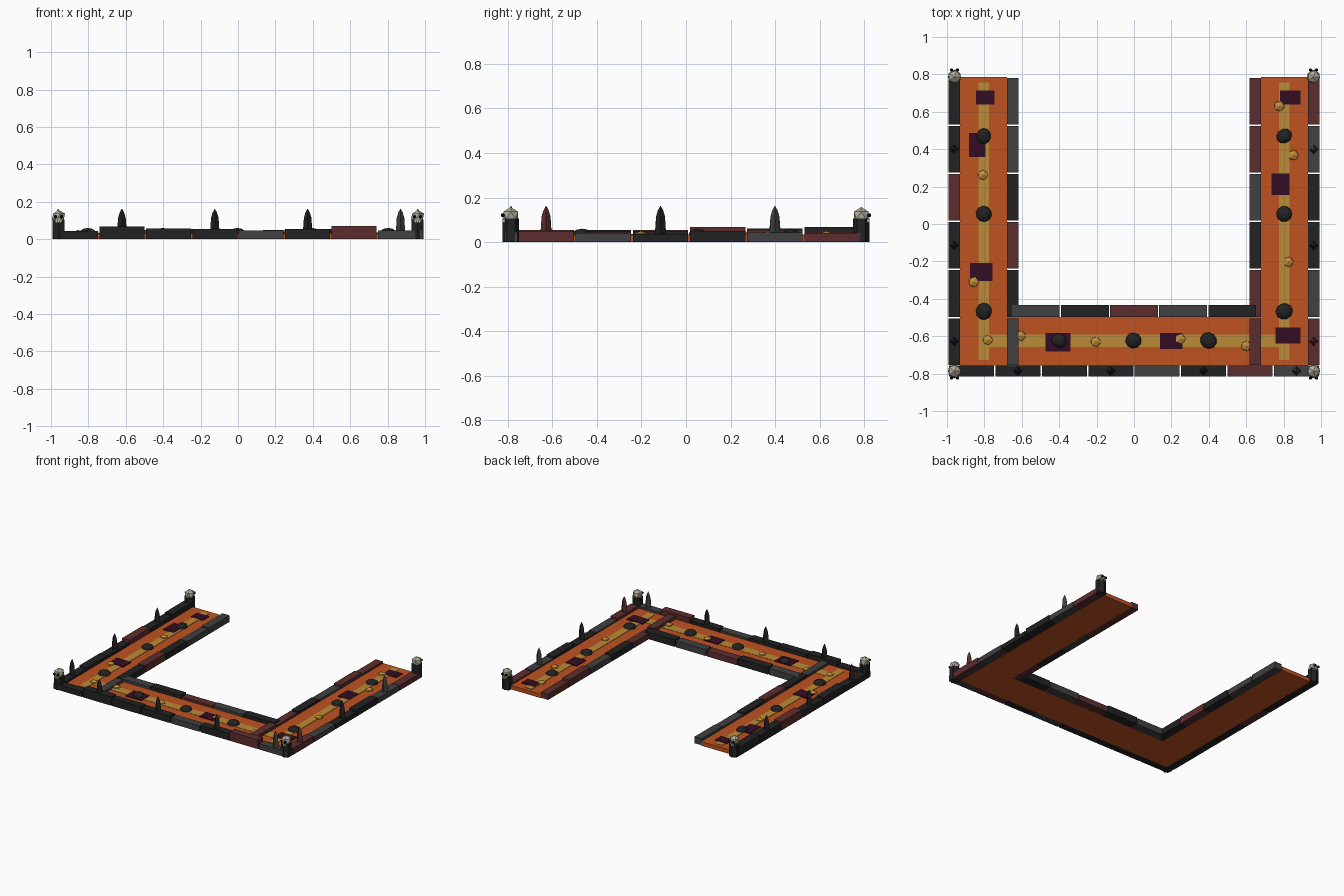
import bpy, bmesh, math
from mathutils import Matrix, Vector

cube = bpy.data.objects.get("Cube")
if cube:
    bpy.data.objects.remove(cube)


def material(name, r, g, b):
    m = bpy.data.materials.new(name)
    m.use_nodes = True
    m.diffuse_color = (r, g, b, 1)
    m.node_tree.nodes["Principled BSDF"].inputs["Base Color"].default_value = (r, g, b, 1)
    return m


LAVA = material("lava orange", .52, .085, .015)
GLOW = material("glowing yellow", .5, .26, .038)
BUBBLE = material("bubble gold", .56, .27, .04)
SCORCH = material("scorched purple", .034, .004, .018)
BLACK = material("black stone", .016, .016, .016)
GREY = material("grey stone", .054, .052, .052)
RED = material("red stone", .107, .027, .028)
BONE = material("bone", .45, .42, .34)
EYE = material("eye socket", .006, .006, .006)
STONE = {"b": BLACK, "g": GREY, "r": RED}


def finish(bm, name, mat):
    mesh = bpy.data.meshes.new(name)
    bm.to_mesh(mesh)
    bm.free()
    mesh.materials.append(mat)
    ob = bpy.data.objects.new(name, mesh)
    bpy.context.collection.objects.link(ob)
    return ob


def box(name, mat, x0, x1, y0, y1, z0, z1):
    bm = bmesh.new()
    size = Matrix.Diagonal((x1 - x0, y1 - y0, z1 - z0, 1))
    mid = Matrix.Translation(((x0 + x1) / 2, (y0 + y1) / 2, (z0 + z1) / 2))
    bmesh.ops.create_cube(bm, size=1, matrix=mid @ size)
    return finish(bm, name, mat)


def ball(name, mat, pos, scale, detail=1, spin=0):
    bm = bmesh.new()
    m = Matrix.Translation(pos) @ Matrix.Rotation(spin, 4, "Z") @ Matrix.Diagonal((*scale, 1))
    bmesh.ops.create_icosphere(bm, subdivisions=detail, radius=1, matrix=m)
    return finish(bm, name, mat)


def prism(name, mat, x, y, sides, rings):
    """Stack of tapered sections given as (height, radius)."""
    bm = bmesh.new()
    for (z0, r0), (z1, r1) in zip(rings, rings[1:]):
        bmesh.ops.create_cone(bm, cap_ends=True, segments=sides, radius1=r0, radius2=r1,
                              depth=z1 - z0, matrix=Matrix.Translation((x, y, (z0 + z1) / 2)))
    bmesh.ops.remove_doubles(bm, verts=bm.verts, dist=.0001)
    return finish(bm, name, mat)


def kerb(name, axis, start, end, edge0, edge1, colours, heights, spikes=None):
    """Row of stone blocks, with a spike on every second one if wanted."""
    pitch = (end - start) / len(colours)
    for i, (c, h) in enumerate(zip(colours, heights)):
        a, b = start + i * pitch + .004, start + (i + 1) * pitch - .004
        span = (a, b, edge0, edge1) if axis == "x" else (edge0, edge1, a, b)
        box(name + "_block", STONE[c], *span, .001, h)
        if spikes is not None and i % 2 == spikes:
            p = ((a + b) / 2, (edge0 + edge1) / 2)
            x, y = p if axis == "x" else p[::-1]
            prism(name + "_spike", STONE[c], x, y, 4,
                  [(h - .01, .025), (.115, .02), (.142, .012), (.162, .001)])


# Lava channels with a glowing centre line
TOP = .03
FRONT, BACK = -.757, .785
for side, s in (("left", 1), ("right", -1)):
    x0, x1 = sorted((s * .678, s * .93))
    box(side + "_lava", LAVA, x0, x1, FRONT, BACK, 0, TOP)
    box(side + "_glow", GLOW, s * .803 - .029, s * .803 + .029, -.728, .757, TOP, TOP + .003)
box("front_lava", LAVA, -.678, .678, FRONT, -.497, 0, TOP)
box("front_glow", GLOW, -.774, .774, -.657, -.59, TOP, TOP + .002)

# Stone kerbs
kerb("front_outer", "x", -.993, .993, -.815, FRONT, "bbbbgbrg",
     (.043, .067, .058, .053, .045, .053, .07, .045), 1)
kerb("front_inner", "x", -.655, .655, -.497, -.433, "gbrgb", (.05, .055, .045, .05, .055))
kerb("right_outer", "y", FRONT, BACK, -.993, -.93, "bbbrbb",
     (.045, .055, .05, .067, .06, .067), 0)
kerb("left_outer", "y", FRONT, BACK, .93, .993, "rgbbgr",
     (.05, .04, .036, .05, .042, .04), 0)
kerb("right_inner", "y", FRONT, BACK, -.678, -.618, "gbrbgg",
     (.048, .05, .055, .05, .045, .05))
kerb("left_inner", "y", FRONT, BACK, .618, .678, "rrbgrr",
     (.055, .045, .05, .045, .055, .045))

# Scorched plates: centre and size
for x, y, w, d in ((-.795, .677, .1, .075), (-.838, .422, .09, .13), (-.817, -.257, .12, .095),
                   (.835, .677, .11, .075), (.783, .213, .095, .115), (.823, -.597, .135, .085),
                   (-.406, -.633, .135, .1), (.198, -.625, .12, .085)):
    box("scorched_plate", SCORCH, x - w / 2, x + w / 2, y - d / 2, y + d / 2, TOP, TOP + .006)

# Lava bubbles
for x, y in ((-.808, .262), (-.857, -.31), (-.782, -.62), (.777, .63), (.852, .368),
             (.825, -.203), (-.606, -.598), (-.205, -.63), (.248, -.614), (.6, -.652)):
    ball("lava_bubble", BUBBLE, (x, y, TOP), (.031, .031, .02))

# Floating rocks
rocks = [(s * .803, y) for s in (-1, 1) for y in (.47, .054, -.467)]
rocks += [(x, -.623) for x in (-.402, -.003, .398)]
for i, (x, y) in enumerate(rocks):
    ball("floating_rock", BLACK, (x, y, TOP + .003), (.038 + .004 * (i % 3), .043, .027), 2, i * .7)

# Corner posts topped with skulls that face outwards
for x in (-.96, .96):
    for s in (-1, 1):
        y = s * .787
        prism("corner_post", BLACK, x, y, 6, [(0, .036), (.105, .036)])
        ball("skull", BONE, (x, y, .12), (.039, .039, .037))
        box("skull_jaw", BONE, x - .018, x + .018, y + s * .026 - .01, y + s * .026 + .01,
            .088, .104)
        for e in (-1, 1):
            ball("skull_eye", EYE, (x + e * .016, y + s * .036, .12), (.01, .01, .01))
            box("skull_tooth", EYE, x + e * .007 - .002, x + e * .007 + .002,
                y + s * .036 - .002, y + s * .036 + .002, .09, .1)
